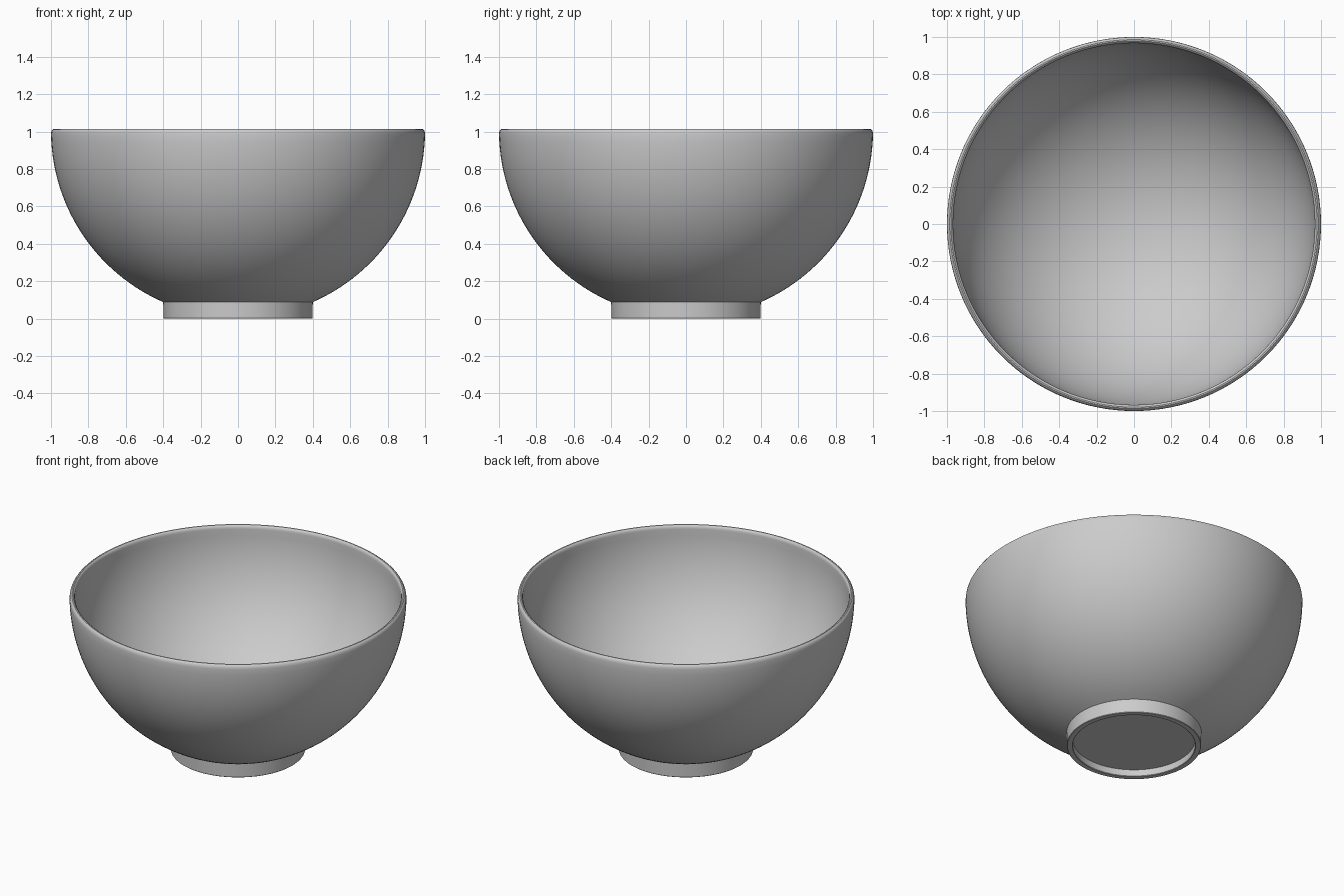
import bpy, bmesh
from math import sin, cos, pi, radians

cube = bpy.data.objects.get("Cube")
if cube:
    bpy.data.objects.remove(cube, do_unlink=True)

SEGMENTS = 128

grey = bpy.data.materials.new("plain_grey")
grey.use_nodes = True
colour = (0.6, 0.6, 0.6, 1.0)
grey.diffuse_color = colour
grey.node_tree.nodes["Principled BSDF"].inputs["Base Color"].default_value = colour


def lathe(name, profile):
    """Revolve (radius, height) points about z; a zero radius becomes a pole."""
    bm = bmesh.new()
    rings = []
    for r, z in profile:
        if r < 1e-5:
            rings.append([bm.verts.new((0, 0, z))] * SEGMENTS)
        else:
            rings.append([bm.verts.new((r * cos(2 * pi * i / SEGMENTS),
                                        r * sin(2 * pi * i / SEGMENTS), z))
                          for i in range(SEGMENTS)])
    for low, high in zip(rings, rings[1:]):
        for i in range(SEGMENTS):
            j = (i + 1) % SEGMENTS
            corners = dict.fromkeys((low[i], low[j], high[j], high[i]))
            bm.faces.new(list(corners))
    mesh = bpy.data.meshes.new(name)
    bm.to_mesh(mesh)
    bm.free()
    mesh.materials.append(grey)
    obj = bpy.data.objects.new(name, mesh)
    bpy.context.collection.objects.link(obj)
    bpy.ops.object.select_all(action='DESELECT')
    obj.select_set(True)
    bpy.context.view_layer.objects.active = obj
    bpy.ops.object.shade_smooth_by_angle(angle=radians(35))
    return obj


def arc(radius, depth, centre_z, start, end, steps):
    """Elliptical arc; angles are measured from straight down."""
    angles = [radians(start + (end - start) * k / steps) for k in range(steps + 1)]
    return [(radius * sin(a), centre_z - depth * cos(a)) for a in angles]


# Bowl: round outer wall, softened thin rim, round inner wall
outer = arc(1.0, 1.0, 1.005, 23.6, 89, 28)
rim = [(0.998, 1.001), (0.993, 1.01), (0.986, 1.015),
       (0.979, 1.015), (0.972, 1.01), (0.968, 1.001)]
inner = arc(0.967, 0.91, 0.99, 90, 0, 36)
lathe("bowl", outer + rim + inner)

# Foot ring with a shallow recess underneath
lathe("foot_ring", [(0, 0.045), (0.363, 0.045), (0.363, 0.003), (0.366, 0),
                    (0.395, 0), (0.398, 0.003), (0.4, 0.09)])
